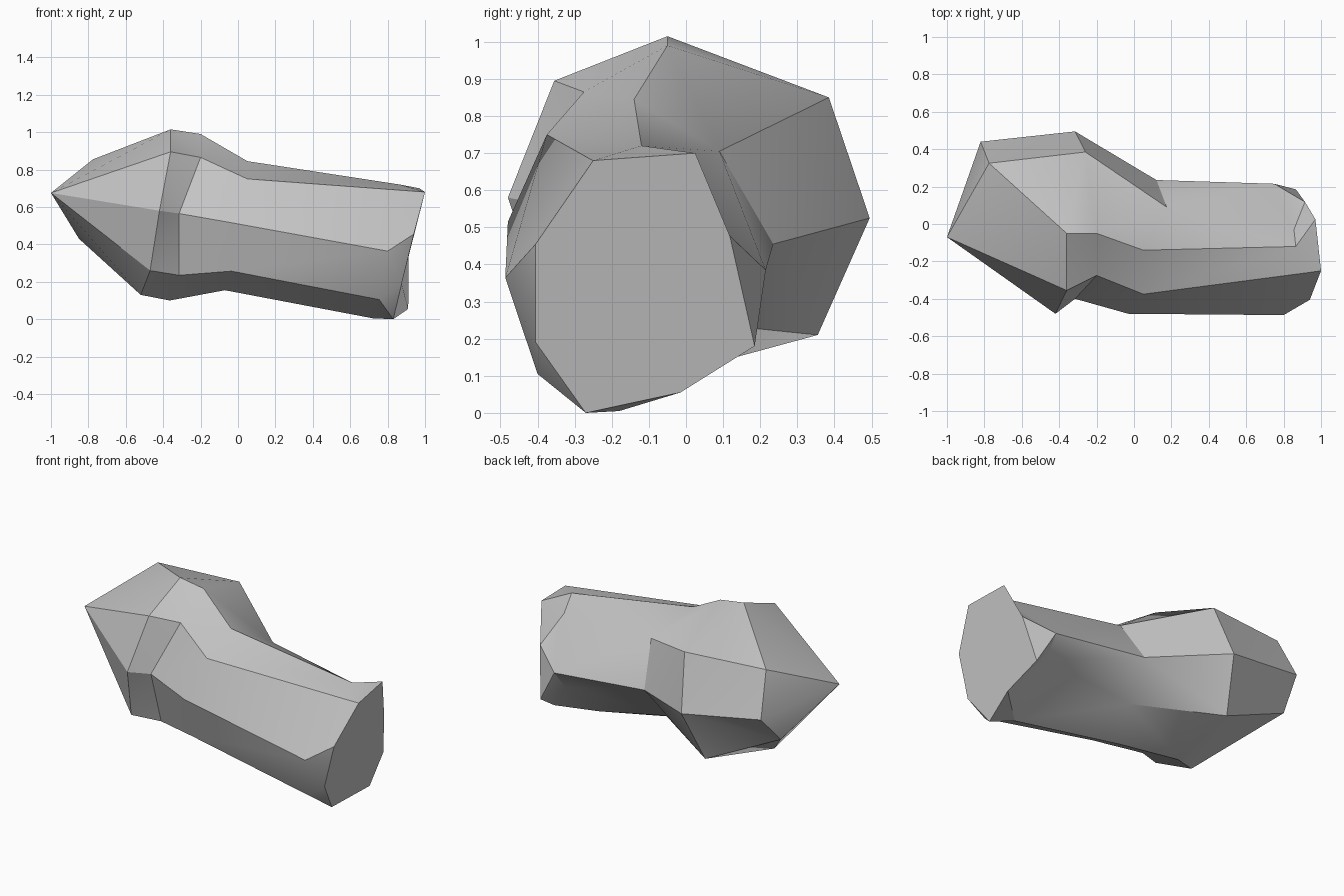
import bpy
import bmesh
import math

# Remove the default object only
default_cube = bpy.data.objects.get("Cube")
if default_cube:
    bpy.data.objects.remove(default_cube, do_unlink=True)


def make_material(name, colour):
    material = bpy.data.materials.new(name)
    material.use_nodes = True
    material.diffuse_color = colour
    shader = material.node_tree.nodes["Principled BSDF"]
    shader.inputs["Base Color"].default_value = colour
    shader.inputs["Roughness"].default_value = 0.9
    return material


def bridge(bm, first, second):
    """Join two rings of equal length with a band of faces."""
    count = len(first)
    for i in range(count):
        j = (i + 1) % count
        bm.faces.new((first[i], first[j], second[j], second[i]))


def fan(bm, ring, apex):
    """Close a ring to a single point."""
    for i, vert in enumerate(ring):
        bm.faces.new((vert, ring[(i + 1) % len(ring)], apex))


def loft_object(name, tip, sections, material):
    """Skin the sections in order, with a pointed start and a flat end."""
    bm = bmesh.new()
    rings = [[bm.verts.new(point) for point in section] for section in sections]
    fan(bm, rings[0], bm.verts.new(tip))
    for first, second in zip(rings, rings[1:]):
        bridge(bm, first, second)
    bm.faces.new(rings[-1])
    bmesh.ops.recalc_face_normals(bm, faces=bm.faces[:])
    # Fold every warped side panel along its shorter diagonal
    panels = [face for face in bm.faces if len(face.verts) == 4]
    bmesh.ops.triangulate(bm, faces=panels, quad_method="SHORT_EDGE")
    mesh = bpy.data.meshes.new(name)
    bm.to_mesh(mesh)
    bm.free()
    mesh.materials.append(material)
    obj = bpy.data.objects.new(name, mesh)
    bpy.context.collection.objects.link(obj)
    return obj


# Each section runs: top, top front, front, lower front,
# bottom, lower back, back, top back
head_outer = [
    (-.36, -.05, 1.015), (-.36, -.355, .895), (-.42, -.48, .58), (-.47, -.37, .26),
    (-.52, -.12, .13), (-.85, .29, .43), (-.82, .44, .6), (-.775, .325, .855),
]
head_inner = [
    (-.2, -.05, .99), (-.2, -.275, .865), (-.315, -.4, .565), (-.315, -.3, .235),
    (-.365, -.05, .1), (-.38, .355, .21), (-.315, .495, .525), (-.26, .385, .85),
]
waist = [
    (.05, -.14, .845), (.05, -.375, .75), (-.03, -.48, .515), (-.035, -.4, .257),
    (-.07, -.2, .155), (.09, .065, .24), (.12, .235, .455), (.175, .09, .705),
]
shaft_end = [
    (.865, -.12, .72), (.93, -.26, .685), (.8, -.487, .364), (.755, -.4, .105),
    (.72, -.18, .005), (.74, .12, .265), (.75, .215, .385), (.855, -.03, .63),
]
end_face = [
    (.97, .025, .7), (1, -.25, .68), (.94, -.405, .455), (.875, -.405, .19),
    (.83, -.27, 0), (.91, -.015, .055), (.866, .185, .18), (.914, .118, .477),
]

# Single faceted stone with a heavy pointed head and a broken flat end
stone_grey = make_material("stone_grey", (.55, .55, .55, 1))
stone = loft_object(
    "faceted_stone",
    (-1, -.07, .675),
    [head_outer, head_inner, waist, shaft_end, end_face],
    stone_grey,
)

# Soft shading across shallow folds, crisp ridges elsewhere
bpy.ops.object.select_all(action="DESELECT")
stone.select_set(True)
bpy.context.view_layer.objects.active = stone
bpy.ops.object.shade_smooth_by_angle(angle=math.radians(30))
